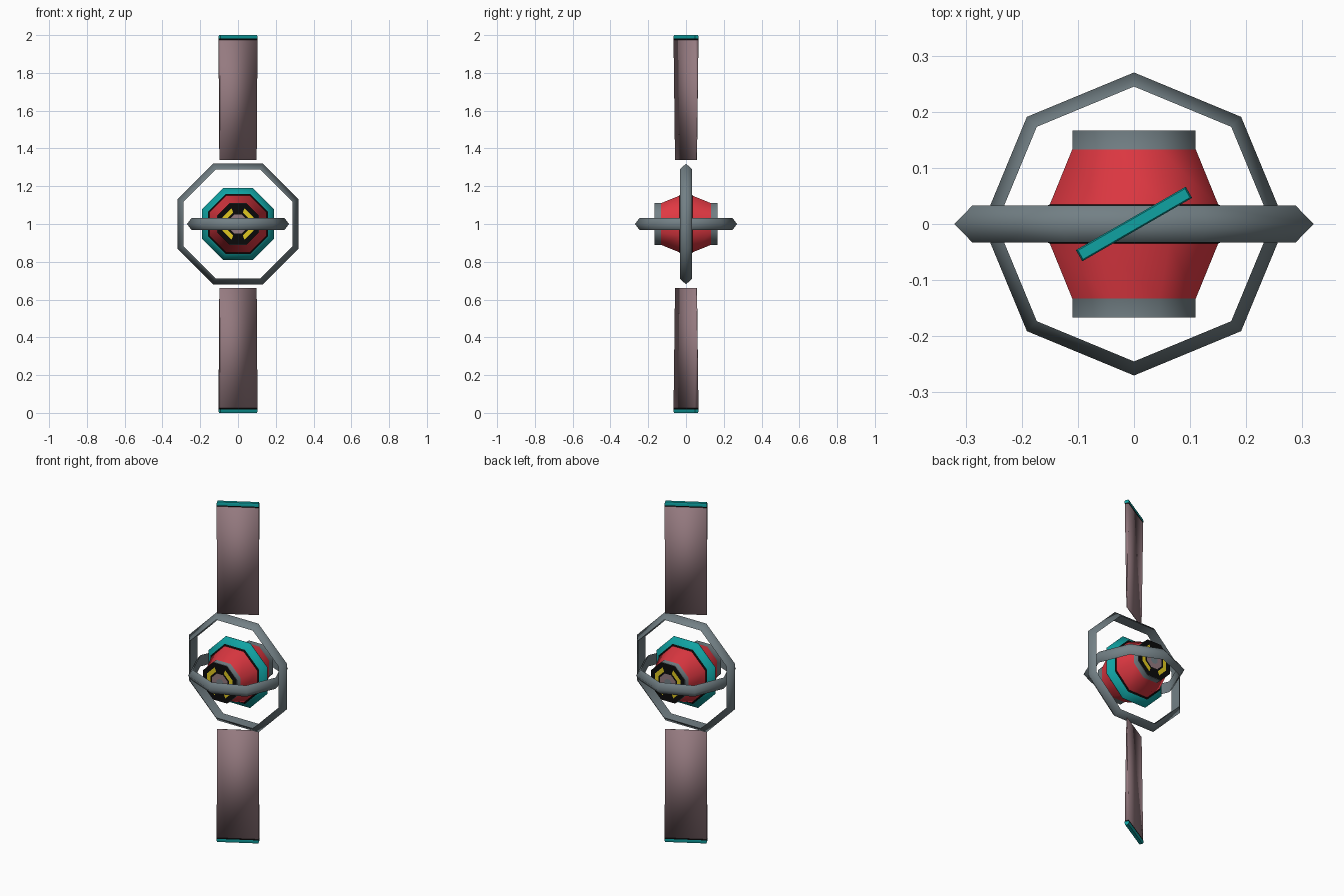
import bpy, bmesh, math
from mathutils import Vector

if "Cube" in bpy.data.objects:
    bpy.data.objects.remove(bpy.data.objects["Cube"])

CENTRE = Vector((0, 0, 1))
COLOURS = {
    "grey": (0.17, 0.215, 0.235), "red": (0.75, 0.04, 0.055),
    "teal": (0.005, 0.36, 0.36), "mauve": (0.30, 0.195, 0.215),
    "black": (0.003, 0.003, 0.003), "yellow": (0.75, 0.58, 0.015),
}
MATS = {}
for key, col in COLOURS.items():
    MATS[key] = bpy.data.materials.new(key)
    MATS[key].diffuse_color = (*col, 1)


def finish(bm, name, mats, angle):
    bmesh.ops.recalc_face_normals(bm, faces=bm.faces)
    me = bpy.data.meshes.new(name)
    bm.to_mesh(me)
    bm.free()
    for m in mats:
        me.materials.append(MATS[m])
    me.shade_smooth()
    me.set_sharp_from_angle(angle=math.radians(angle))
    ob = bpy.data.objects.new(name, me)
    bpy.context.collection.objects.link(ob)
    return ob


def octagon(bm, radius, h, axis, flat):
    """Eight vertices around an axis; flat=True measures radius to the flats."""
    r = radius / math.cos(math.pi / 8) if flat else radius
    out = []
    for i in range(8):
        a = math.pi / 4 * (i + (0.5 if flat else 0))
        c, s = r * math.cos(a), r * math.sin(a)
        p = Vector((c, h, s)) if axis == "y" else Vector((c, s, h))
        out.append(bm.verts.new(p + CENTRE))
    return out


def lathe(name, profile, bands, axis="y", flat=True, loop=False, caps=False, angle=50):
    """Spin (radius, height) points in eight steps; one colour per band."""
    bm = bmesh.new()
    mats = list(dict.fromkeys(bands))
    rings = [octagon(bm, r, h, axis, flat) for r, h in profile]
    pairs = list(zip(rings, rings[1:]))
    if loop:
        pairs.append((rings[-1], rings[0]))
    for (a, b), colour in zip(pairs, bands):
        for i in range(8):
            j = (i + 1) % 8
            bm.faces.new((a[i], a[j], b[j], b[i])).material_index = mats.index(colour)
    if caps:
        bm.faces.new(rings[0]).material_index = mats.index(bands[0])
        bm.faces.new(rings[-1]).material_index = mats.index(bands[-1])
    return finish(bm, name, mats, angle)


# Two open hoops with a pointed outer edge
lathe("upright_hoop", [(0.288, -0.033), (0.32, 0), (0.288, 0.033)],
      ["grey"] * 3, loop=True, angle=95)
lathe("level_hoop", [(0.245, -0.033), (0.27, 0), (0.245, 0.033)],
      ["grey"] * 3, axis="z", flat=False, loop=True, angle=95)

# Barrel core with grey end collars
lathe("core", [(0.11, -0.167), (0.11, -0.133), (0.152, -0.03),
               (0.152, 0.03), (0.11, 0.133), (0.11, 0.167)],
      ["grey", "red", "red", "red", "grey"], caps=True)

# Teal ridge around the waist, with dark seams at its feet
lathe("waist_ridge", [(0.150, -0.035), (0.159, -0.030), (0.19, -0.002), (0.19, 0.002),
                      (0.159, 0.030), (0.150, 0.035)],
      ["black", "teal", "teal", "teal", "black"], angle=60)

# Round targets on both ends: dark rim, broken yellow ring, pale middle
for side, label in ((-1, "front"), (1, "back")):
    bm = bmesh.new()
    mats = ["black", "yellow", "mauve", "grey"]
    rings = [octagon(bm, r, side * 0.168, "y", True)
             for r in (0.109, 0.083, 0.060, 0.050, 0.022)]
    for k, (a, b) in enumerate(zip(rings, rings[1:])):
        for i in range(8):
            j = (i + 1) % 8
            f = bm.faces.new((a[i], a[j], b[j], b[i]))
            on_top_or_bottom = i in (1, 5)
            f.material_index = (0, 0 if on_top_or_bottom else 1, 0, 2)[k]
    bm.faces.new(rings[-1]).material_index = 3
    bmesh.ops.recalc_face_normals(bm, faces=bm.faces)
    if sum(f.normal.y for f in bm.faces) * side < 0:
        bmesh.ops.reverse_faces(bm, faces=bm.faces)
    me = bpy.data.meshes.new(label + "_target")
    bm.to_mesh(me)
    bm.free()
    for m in mats:
        me.materials.append(MATS[m])
    bpy.context.collection.objects.link(bpy.data.objects.new(label + "_target", me))


# Wedge-shaped panels turned 30 degrees, thick at the far end
ALONG = Vector((math.cos(math.radians(30)), math.sin(math.radians(30)), 0))
ACROSS = Vector((-ALONG.y, ALONG.x, 0))


def panel(name, sections, bands, sign, angle):
    """Stack of rectangles: (distance from centre, half width, half thickness)."""
    bm = bmesh.new()
    mats = list(dict.fromkeys(bands))
    rows = []
    for d, w, t in sections:
        rows.append([bm.verts.new(CENTRE + ALONG * u * w + ACROSS * v * t
                                  + Vector((0, 0, sign * d)))
                     for u, v in ((-1, -1), (1, -1), (1, 1), (-1, 1))])
    for (a, b), colour in zip(zip(rows, rows[1:]), bands):
        for i in range(4):
            j = (i + 1) % 4
            bm.faces.new((a[i], a[j], b[j], b[i])).material_index = mats.index(colour)
    bm.faces.new(rows[0]).material_index = mats.index(bands[0])
    bm.faces.new(rows[-1]).material_index = mats.index(bands[-1])
    finish(bm, name, mats, angle)


for sign, label in ((1, "upper"), (-1, "lower")):
    panel(label + "_panel", [(0.34, 0.113, 0.002), (0.975, 0.113, 0.011)],
          ["mauve"], sign, 180)
    panel(label + "_panel_tip",
          [(0.975, 0.113, 0.011), (0.981, 0.113, 0.0115),
           (0.992, 0.113, 0.0115), (1.0, 0.110, 0.009)],
          ["black", "teal", "teal"], sign, 30)

for m in bpy.data.materials:
    if m.users and not m.is_grease_pencil:
        m.use_nodes = True
        m.node_tree.nodes["Principled BSDF"].inputs["Base Color"].default_value = m.diffuse_color
